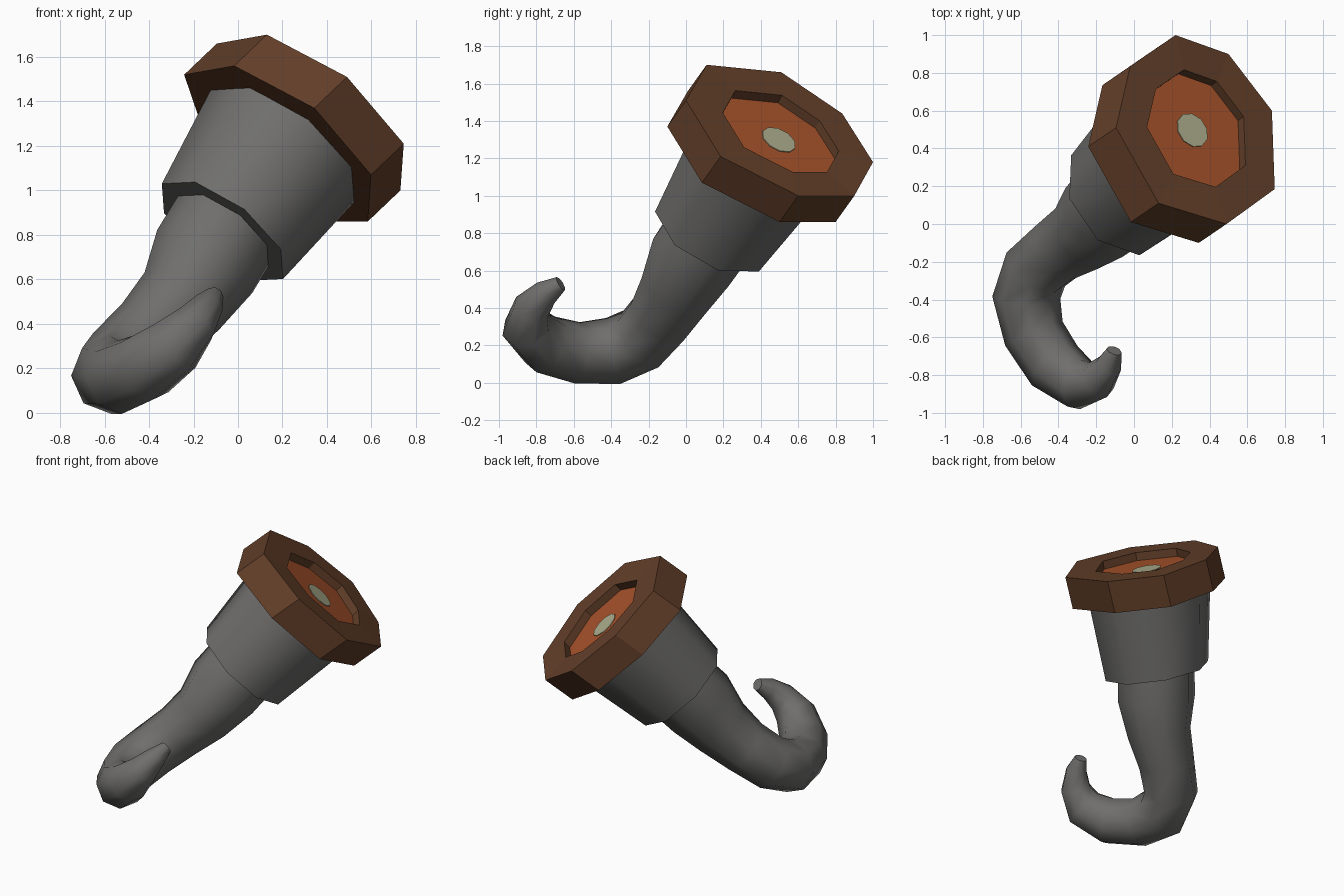
import bpy, bmesh, math
from mathutils import Vector, Matrix

cube = bpy.data.objects.get("Cube")
if cube:
    bpy.data.objects.remove(cube, do_unlink=True)


def material(name, rgb):
    m = bpy.data.materials.new(name)
    m.use_nodes = True
    m.diffuse_color = (*rgb, 1)
    bsdf = m.node_tree.nodes["Principled BSDF"]
    bsdf.inputs["Base Color"].default_value = (*rgb, 1)
    bsdf.inputs["Roughness"].default_value = 0.8
    return m


GREY = material("dark grey metal", (0.16, 0.157, 0.153))
BROWN = material("brown leather", (0.125, 0.05, 0.022))
RED = material("rusty red", (0.39, 0.085, 0.024))
BONE = material("pale bone", (0.42, 0.42, 0.27))


def loft(name, rings, mat, smooth=None, caps=(True, True)):
    """Skin a list of equal-length point rings and optionally close the ends."""
    bm = bmesh.new()
    loops = [[bm.verts.new(p) for p in ring] for ring in rings]
    n = len(loops[0])
    for a, b in zip(loops, loops[1:]):
        for i in range(n):
            j = (i + 1) % n
            bm.faces.new((a[i], a[j], b[j], b[i]))
    if caps[0]:
        bm.faces.new(loops[0][::-1])
    if caps[1]:
        bm.faces.new(loops[-1])
    bmesh.ops.recalc_face_normals(bm, faces=bm.faces)
    mesh = bpy.data.meshes.new(name)
    bm.to_mesh(mesh)
    bm.free()
    mesh.materials.append(mat)
    obj = bpy.data.objects.new(name, mesh)
    bpy.context.collection.objects.link(obj)
    if smooth:
        bpy.ops.object.select_all(action='DESELECT')
        obj.select_set(True)
        bpy.context.view_layer.objects.active = obj
        bpy.ops.object.shade_smooth_by_angle(angle=math.radians(smooth))
    return obj


def circle(centre, axis, ref, radius, sides=8):
    """Ring of points around an axis, starting toward ref."""
    u = (ref - axis * ref.dot(axis)).normalized()
    v = axis.cross(u)
    return [centre + radius * (math.cos(t) * u + math.sin(t) * v)
            for t in (2 * math.pi * i / sides for i in range(sides))]


AXIS = Vector((0.55, 0.40, 0.733)).normalized()
REF = Vector((-0.535, -0.035, 0.42))

# Collar: slightly uneven octagon with a shallow recess
outline = [Vector(p) for p in (
    (0.22, 1.00, 1.18), (0.50, 0.90, 1.00), (0.73, 0.60, 1.00), (0.745, 0.185, 1.21),
    (0.49, 0.00, 1.51), (0.13, 0.11, 1.70), (-0.095, 0.51, 1.66), (-0.02, 0.835, 1.44))]
centre = sum(outline, Vector()) / 8
back = [p + Vector((-0.147, -0.10, -0.14)) for p in outline]
hole = [centre + (p - centre) * 0.62 for p in outline]
floor = [p - AXIS * 0.055 for p in hole]
loft("collar", [back, outline, hole, floor], BROWN, caps=(True, False))

# Recess floor and the pale disc in its middle
floor_centre = centre - AXIS * 0.055
loft("recess_floor", [[p - AXIS * 0.008 for p in floor], floor], RED)
disc = circle(floor_centre, AXIS, REF, 0.098, 10)
loft("centre_disc", [disc, [p + AXIS * 0.005 for p in disc]], BONE)

# Flared sleeve
low, high = Vector((-0.07, 0.152, 0.816)), Vector((0.20, 0.40, 1.20))
loft("sleeve", [circle(low, AXIS, REF, 0.347), circle(high, AXIS, REF, 0.41)], GREY, 50)

# Hook: tapering tube along a curled path (x, y, z, radius)
path = [(-0.04, 0.18, 0.86, 0.25), (-0.15, 0.05, 0.68, 0.25), (-0.255, -0.045, 0.50, 0.205),
        (-0.39, -0.13, 0.36, 0.18), (-0.52, -0.24, 0.235, 0.175), (-0.57, -0.39, 0.17, 0.175),
        (-0.53, -0.58, 0.16, 0.16), (-0.42, -0.75, 0.205, 0.155), (-0.285, -0.85, 0.30, 0.135),
        (-0.19, -0.825, 0.40, 0.10), (-0.135, -0.75, 0.48, 0.07), (-0.105, -0.67, 0.53, 0.04)]
points = [Vector(p[:3]) for p in path]
ref, rings = REF.copy(), []
for i, p in enumerate(points):
    ahead = points[min(i + 1, len(points) - 1)]
    behind = points[max(i - 1, 0)]
    tangent = (ahead - behind).normalized()
    ref = (ref - tangent * ref.dot(tangent)).normalized()
    rings.append(circle(p, tangent, ref, path[i][3] * 1.03))
loft("hook", rings, GREY, 60)
